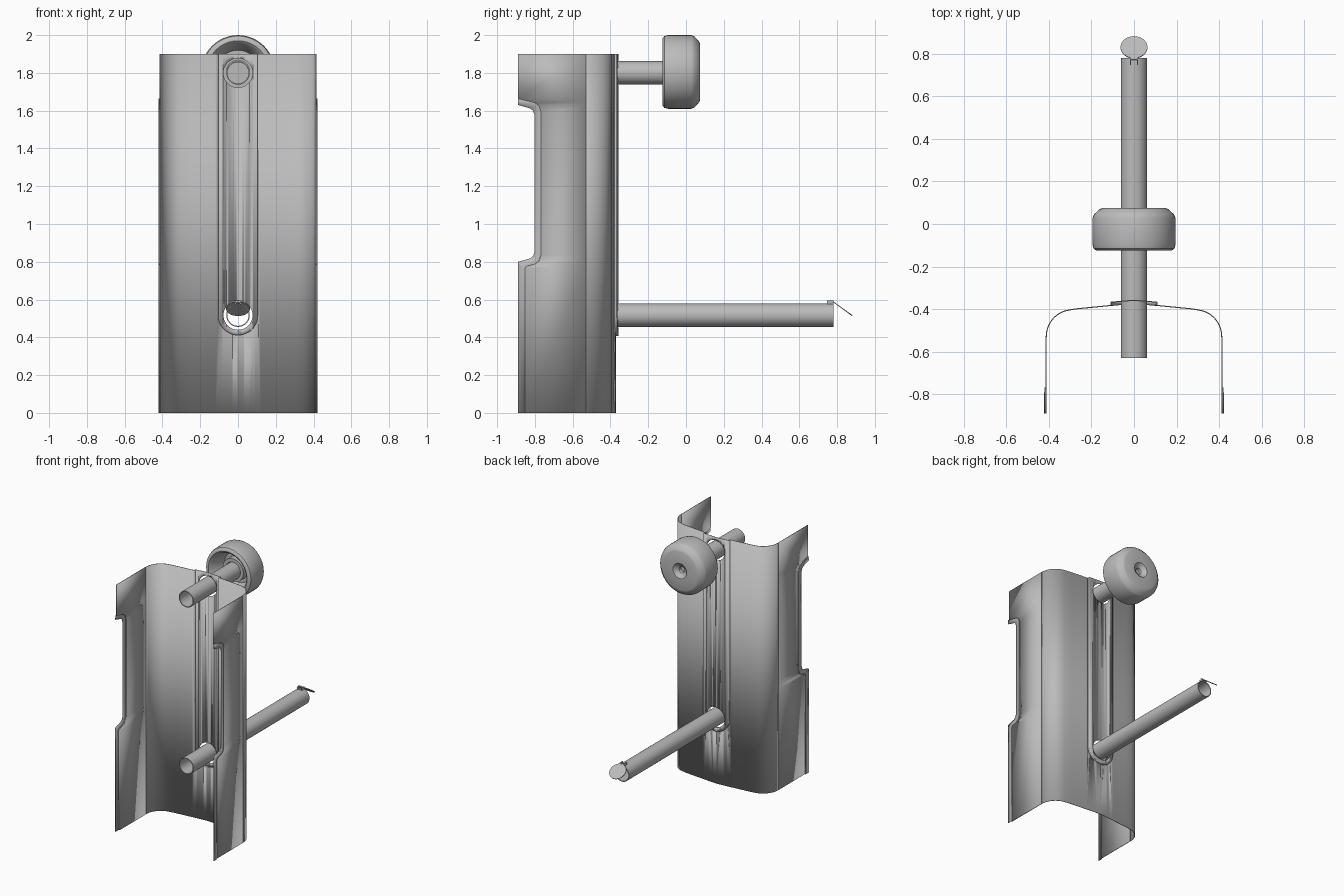
import bpy, bmesh, math
from mathutils import Matrix, Vector

if "Cube" in bpy.data.objects:
    bpy.data.objects.remove(bpy.data.objects["Cube"])

grey = bpy.data.materials.new("plain_grey")
grey.use_nodes = True
grey.diffuse_color = (0.5, 0.5, 0.5, 1)
grey.node_tree.nodes["Principled BSDF"].inputs["Base Color"].default_value = (0.5, 0.5, 0.5, 1)

THICK, TOP, RAISE = 0.005, 1.9, 0.015
LOW_Z, HIGH_Z = 0.517, 1.8


def finish(name, bm, angle=35):
    bmesh.ops.recalc_face_normals(bm, faces=bm.faces)
    mesh = bpy.data.meshes.new(name)
    bm.to_mesh(mesh)
    bm.free()
    mesh.materials.append(grey)
    ob = bpy.data.objects.new(name, mesh)
    bpy.context.collection.objects.link(ob)
    activate(ob)
    bpy.ops.object.shade_smooth_by_angle(angle=math.radians(angle))
    return ob


def activate(ob):
    bpy.ops.object.select_all(action='DESELECT')
    ob.select_set(True)
    bpy.context.view_layer.objects.active = ob


def apply(ob, kind, **settings):
    mod = ob.modifiers.new(kind.lower(), kind)
    for key, value in settings.items():
        setattr(mod, key, value)
    activate(ob)
    bpy.ops.object.modifier_apply(modifier=mod.name)


def sheet(name, rows):
    """Thin metal sheet through rows of points."""
    bm = bmesh.new()
    grid = [[bm.verts.new(p) for p in row] for row in rows]
    for a, b in zip(grid, grid[1:]):
        for i in range(len(a) - 1):
            bm.faces.new((a[i], a[i + 1], b[i + 1], b[i]))
    ob = finish(name, bm)
    apply(ob, 'SOLIDIFY', thickness=THICK, offset=0)
    return ob


def lathe(name, profile, z, closed=False, steps=48):
    """Turn (radius, y) points around a y axis at height z."""
    bm = bmesh.new()
    verts = [bm.verts.new((r, y, z)) for r, y in profile]
    edges = [bm.edges.new(p) for p in zip(verts, verts[1:])]
    if closed:
        edges.append(bm.edges.new((verts[-1], verts[0])))
    bmesh.ops.spin(bm, geom=verts + edges, cent=(0, 0, z), axis=(0, 1, 0),
                   angle=math.tau, steps=steps, use_duplicate=False)
    bmesh.ops.remove_doubles(bm, verts=bm.verts, dist=1e-5)
    return finish(name, bm)


def tube(name, z, y0, y1, outer=0.062, inner=0.056):
    return lathe(name, [(outer, y0), (outer, y1), (inner, y1), (inner, y0)], z, True)


def cutter(name, outline):
    """Prism through the back wall from an x, z outline."""
    bm = bmesh.new()
    face = bm.faces.new([bm.verts.new((x, -0.6, z)) for x, z in outline])
    out = bmesh.ops.extrude_face_region(bm, geom=[face])["geom"]
    bmesh.ops.translate(bm, vec=(0, 0.5, 0),
                        verts=[v for v in out if isinstance(v, bmesh.types.BMVert)])
    ob = finish(name, bm)
    ob.hide_render = True
    return ob


def arc(r, z, start, end, n):
    return [(r * math.cos(start + (end - start) * i / n),
             z + r * math.sin(start + (end - start) * i / n)) for i in range(n + 1)]


def wall_y(x):
    return -0.371 - 0.1 * math.sqrt(x * x + 0.0009)


# Curved back wall
half = [(0.03 * i, wall_y(0.03 * i)) for i in range(10)]
for i in range(1, 13):
    a = math.pi / 2 * (1 - i / 12)
    half.append((0.29 + 0.122 * math.cos(a), -0.53 + 0.127 * math.sin(a)))
outline = [(-x, y) for x, y in reversed(half[1:])] + half
back_wall = sheet("back_wall", [[(x, y, z) for x, y in outline] for z in (0, TOP)])

# Raised strip with rounded lower end
slot = [(-0.107, 2)] + arc(0.107, LOW_Z, math.pi, math.tau, 24) + [(0.107, 2)]
slot_cutter = cutter("slot_cutter", slot)
apply(back_wall, 'BOOLEAN', operation='DIFFERENCE', object=slot_cutter, solver='EXACT')
middle = [x * 0.01 for x in range(-15, 16)]
strip = sheet("raised_strip", [[(x, wall_y(x) + RAISE, z) for x in middle] for z in (0, TOP)])
apply(strip, 'BOOLEAN', operation='INTERSECT', object=slot_cutter, solver='EXACT')
rim = [(x, min(z, TOP)) for x, z in slot]
sheet("strip_rim", [[(x, wall_y(x) + d, z) for x, z in rim] for d in (-0.002, RAISE + 0.002)])

# Clearance holes for the pipes
helpers = [slot_cutter]
for z in (LOW_Z, HIGH_Z):
    hole = cutter("hole_cutter", arc(0.077, z, 0, math.tau, 40)[:-1])
    apply(strip, 'BOOLEAN', operation='DIFFERENCE', object=hole, solver='EXACT')
    helpers.append(hole)
for ob in helpers:
    bpy.data.objects.remove(ob)

# Notched side walls with an outward stepped flange
fold = [(-0.855, 0), (-0.855, 0.765), (-0.845, 0.778), (-0.80, 0.79), (-0.78, 0.805),
        (-0.77, 0.835), (-0.77, 1.595), (-0.78, 1.625), (-0.80, 1.64), (-0.89, 1.662)]
edge = [(-0.89, 0), (-0.89, 0.79), (-0.889, 0.8), (-0.825, 0.818), (-0.81, 0.83),
        (-0.803, 0.85), (-0.803, 1.58), (-0.81, 1.6), (-0.825, 1.612), (-0.89, 1.63)]
for side, s in (("left", 1), ("right", -1)):
    x, step = s * 0.412, s * 0.419
    border = fold + [(-0.89, TOP)]
    sheet(side + "_side_wall", [[(x, y, z) for y, z in border],
                                [(x, -0.53, z) for y, z in border]])
    sheet(side + "_flange", [[(x, y, z) for y, z in fold],
                             [(step, y, z) for y, z in fold],
                             [(step, y, z) for y, z in edge]])

# Pipes
tube("lower_pipe", LOW_Z, -0.63, 0.78)
tube("upper_pipe", HIGH_Z, -0.63, 0.01)

# Round hollow cap on the upper pipe
lathe("round_cap", [(0, 0.035), (0.02, 0.035), (0.024, 0.05), (0.042, 0.06), (0.058, 0.075),
                    (0.148, 0.075), (0.16, 0.07), (0.188, 0.045), (0.195, 0.028),
                    (0.195, -0.095), (0.19, -0.115), (0.178, -0.124), (0.165, -0.125),
                    (0.152, -0.115), (0.115, 0), (0.088, 0), (0.088, -0.06),
                    (0.062, -0.06), (0.062, 0), (0, 0)], HIGH_Z + 0.005)

# Tilted flap on the lower pipe
bm = bmesh.new()
place = Matrix.Translation((0, 0.829, 0.552)) @ Matrix.Rotation(math.radians(-36), 4, 'X')
bmesh.ops.create_cone(bm, cap_ends=True, segments=40, radius1=0.063, radius2=0.063,
                      depth=0.005, matrix=place)
finish("flap", bm)

# Flap hinge: two lugs, a pin and a base
bm = bmesh.new()
for pos, size in (((-0.016, 0.763, 0.585), (0.006, 0.034, 0.02)),
                  ((0.016, 0.763, 0.585), (0.006, 0.034, 0.02)),
                  ((0, 0.755, 0.579), (0.03, 0.016, 0.008))):
    bmesh.ops.create_cube(bm, size=1, matrix=Matrix.Translation(pos) @ Matrix.Diagonal((*size, 1)))
bmesh.ops.create_cone(bm, cap_ends=True, segments=16, radius1=0.006, radius2=0.006, depth=0.036,
                      matrix=Matrix.Translation((0, 0.776, 0.588)) @ Matrix.Rotation(math.pi / 2, 4, 'Y'))
finish("flap_hinge", bm)
